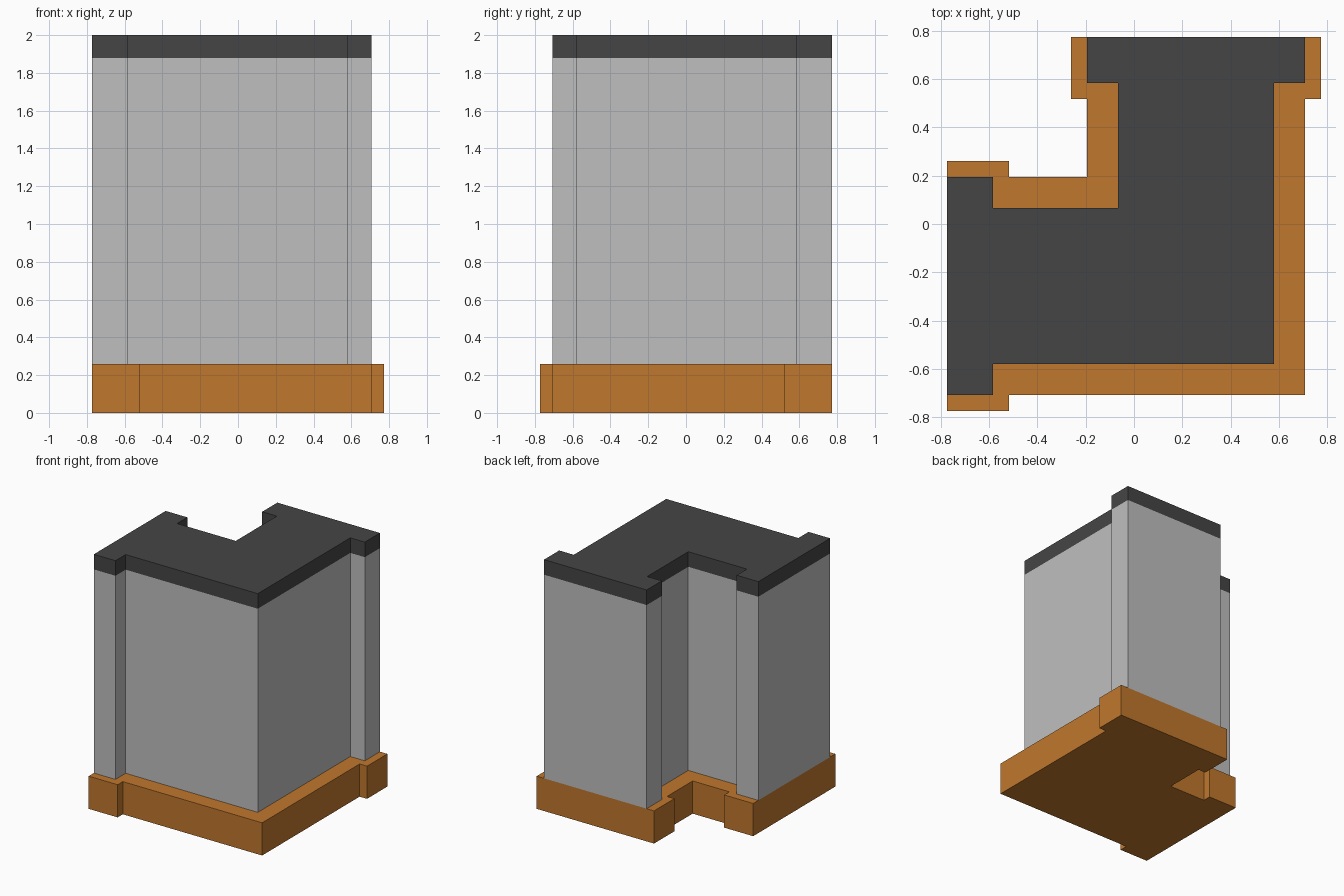
import bpy
import bmesh

cube = bpy.data.objects.get("Cube")
if cube:
    bpy.data.objects.remove(cube, do_unlink=True)


def make_material(name, rgb):
    mat = bpy.data.materials.new(name)
    mat.use_nodes = True
    mat.diffuse_color = (*rgb, 1)
    bsdf = mat.node_tree.nodes["Principled BSDF"]
    bsdf.inputs["Base Color"].default_value = (*rgb, 1)
    bsdf.inputs["Roughness"].default_value = 0.8
    return mat


def mirrored(half):
    """Complete a corner outline whose first and last points lie on y = -x."""
    return half + [(-y, -x) for x, y in reversed(half[1:-1])]


def prism(name, outline, z0, z1, mat):
    """Extrude a counter-clockwise outline from z0 to z1."""
    bm = bmesh.new()
    face = bm.faces.new([bm.verts.new((x, y, z0)) for x, y in outline])
    top = bmesh.ops.extrude_face_region(bm, geom=[face], use_keep_orig=True)
    verts = [g for g in top["geom"] if isinstance(g, bmesh.types.BMVert)]
    bmesh.ops.translate(bm, verts=verts, vec=(0, 0, z1 - z0))
    bmesh.ops.recalc_face_normals(bm, faces=bm.faces)
    mesh = bpy.data.meshes.new(name)
    bm.to_mesh(mesh)
    bm.free()
    mesh.materials.append(mat)
    obj = bpy.data.objects.new(name, mesh)
    bpy.context.collection.objects.link(obj)
    return obj


orange = make_material("orange", (0.53, 0.185, 0.026))
grey = make_material("light grey", (0.522, 0.522, 0.522))
dark = make_material("dark grey", (0.06, 0.06, 0.06))

# L-shaped corner plans, with a thicker pier at the end of each arm
base_plan = mirrored([(-0.195, 0.195), (-0.518, 0.195), (-0.518, 0.26), (-0.773, 0.26),
                      (-0.773, -0.773), (-0.518, -0.773), (-0.518, -0.708), (0.708, -0.708)])
wall_plan = mirrored([(-0.066, 0.066), (-0.583, 0.066), (-0.583, 0.195), (-0.773, 0.195),
                      (-0.773, -0.708), (-0.583, -0.708), (-0.583, -0.58), (0.58, -0.58)])

# Stacked layers: plinth, wall and top cap
prism("base_plinth", base_plan, 0.0, 0.26, orange)
prism("corner_wall", wall_plan, 0.26, 1.88, grey)
prism("wall_cap", wall_plan, 1.88, 2.0, dark)
